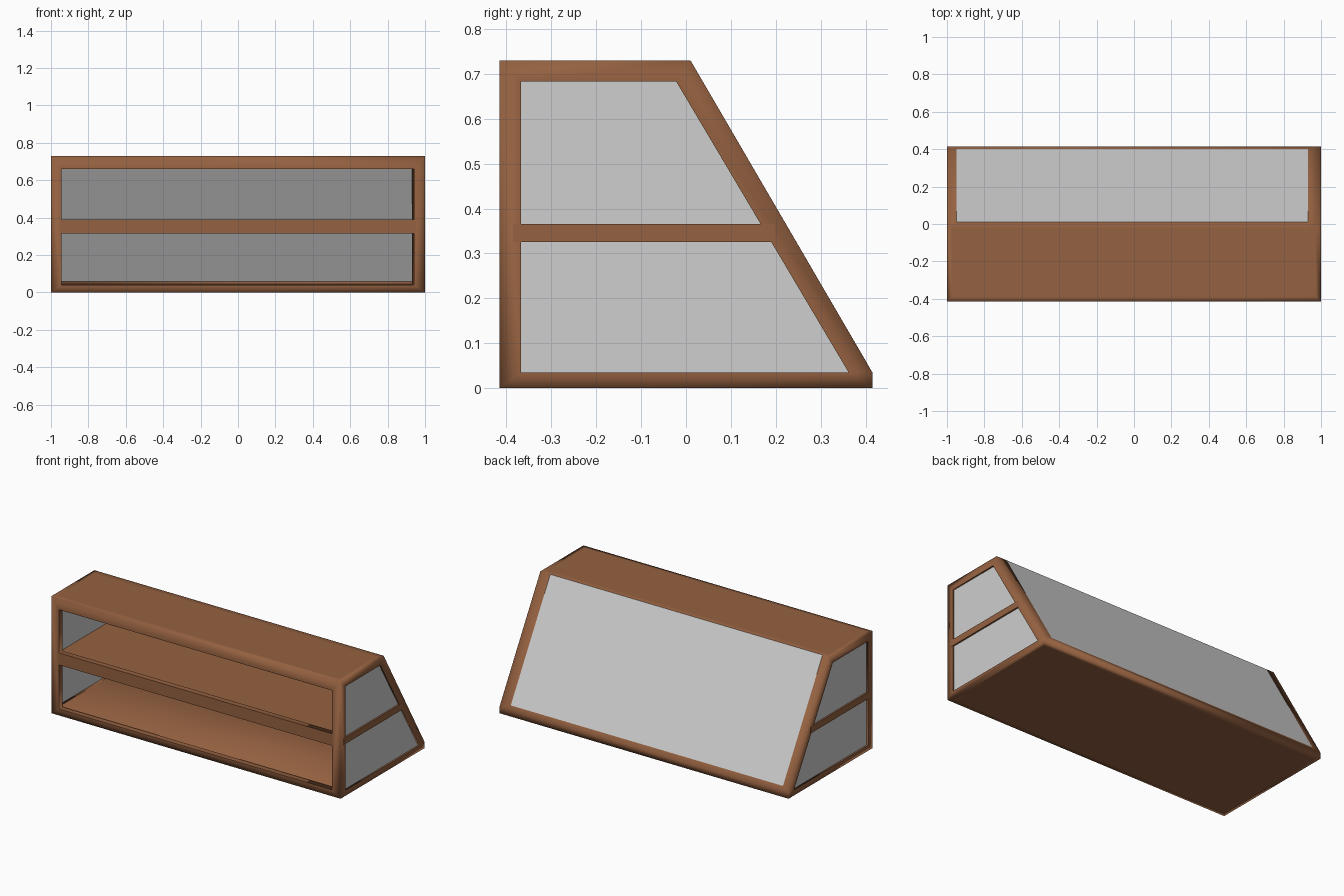
import bpy, bmesh

if "Cube" in bpy.data.objects:
    bpy.data.objects.remove(bpy.data.objects["Cube"])

def material(name, rgb):
    m = bpy.data.materials.new(name)
    m.diffuse_color = (*rgb, 1)
    m.use_nodes = True
    m.node_tree.nodes["Principled BSDF"].inputs["Base Color"].default_value = m.diffuse_color
    return m

wood = material("brown wood", (0.30, 0.12, 0.052))
glass = material("pale glass", (0.62, 0.62, 0.62))

class Builder:
    """Collects polygons and merges shared corner points."""
    def __init__(self):
        self.bm, self.cache = bmesh.new(), {}

    def face(self, *pts):
        vs = []
        for p in pts:
            k = tuple(round(c, 4) for c in p)
            if k not in self.cache:
                self.cache[k] = self.bm.verts.new(k)
            vs.append(self.cache[k])
        return self.bm.faces.new(vs)

    def finish(self, name, mat, smooth=False):
        bmesh.ops.recalc_face_normals(self.bm, faces=self.bm.faces)
        for f in self.bm.faces:
            f.smooth = smooth
        me = bpy.data.meshes.new(name)
        self.bm.to_mesh(me)
        self.bm.free()
        me.materials.append(mat)
        ob = bpy.data.objects.new(name, me)
        bpy.context.collection.objects.link(ob)
        return ob

def prism(name, profile, x0, x1, mat):
    b = Builder()
    n = len(profile)
    b.face(*[(x0, *p) for p in profile])
    b.face(*[(x1, *p) for p in profile])
    for i in range(n):
        p, q = profile[i], profile[(i + 1) % n]
        b.face((x0, *p), (x0, *q), (x1, *q), (x1, *p))
    return b.finish(name, mat)

# Side profile (y, z): outer corners and window corners
A, B, C, D, E = (-.415, 0), (.415, 0), (.415, .035), (.01, .73), (-.415, .73)
a, b_, d, e = (-.367, .035), (.362, .035), (-.022, .683), (-.367, .683)
W = .999

# Cabinet shell
s = Builder()
for x in (-W, W):
    for poly in ((A, B, b_, a), (B, C, b_), (C, D, d, b_), (D, E, e, d), (E, A, a, e)):
        s.face(*[(x, *p) for p in poly])

# Front frame with two openings
l, r = -.945, .94
def fr(x, z):
    return (x, -.415, z)
zs = (.04, .315, .39, .66)
s.face(fr(-W, 0), fr(W, 0), fr(r, zs[0]), fr(l, zs[0]))
s.face(fr(-W, .73), fr(W, .73), fr(r, zs[3]), fr(l, zs[3]))
s.face(fr(l, zs[1]), fr(r, zs[1]), fr(r, zs[2]), fr(l, zs[2]))
for X, x in ((-W, l), (W, r)):
    s.face(fr(X, 0), fr(X, .73), *[fr(x, z) for z in reversed(zs)])

# Sloping back frame, its low edge, top and underside
gl, gr, low = -.95, .93, (.4, .061)
for X, x in ((-W, gl), (W, gr)):
    s.face((X, *C), (X, *D), (x, *D), (x, *low))
s.face((-W, *C), (W, *C), (gr, *low), (gl, *low))
s.face((-W, *B), (W, *B), (W, *C), (-W, *C))
top = s.face((-W, *E), (W, *E), (W, *D), (gr, *D), (gl, *D), (-W, *D))
under = s.face((-W, *A), (W, *A), (W, *B), (-W, *B))
bmesh.ops.recalc_face_normals(s.bm, faces=s.bm.faces)
bmesh.ops.inset_individual(s.bm, faces=[top, under], thickness=.04)
for ed in s.bm.edges:
    if ed.is_boundary:
        ed.smooth = False
shell = s.finish("cabinet_shell", wood, True)
mod = shell.modifiers.new("thickness", 'SOLIDIFY')
mod.thickness, mod.offset = .035, -1

# Shelf, ends showing in the side windows
prism("shelf", [(-.385, .325), (.197, .325), (.197, .365), (-.385, .365)], -1, 1, wood)

# Glass panes
for name, x in (("left_glass", -.987), ("right_glass", .987)):
    prism(name, [a, b_, d, e], x - .003, x + .003, glass)
ny, nz = .864 * .006, .504 * .006
prism("back_glass", [(low[0], low[1]), D, (D[0] - ny, D[1] - nz), (low[0] - ny, low[1] - nz)], gl, gr, glass)
